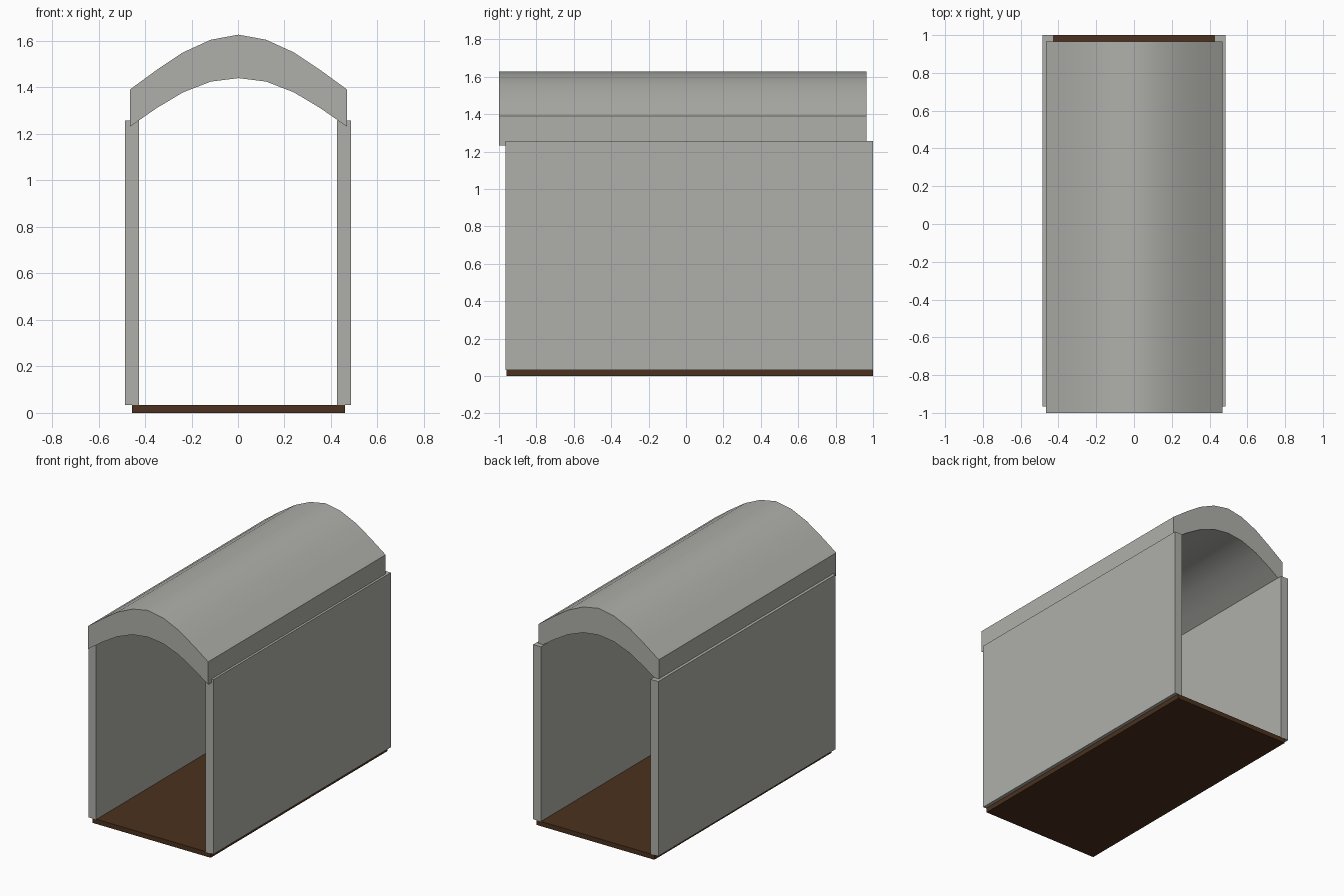
import bpy
import math

if "Cube" in bpy.data.objects:
    bpy.data.objects.remove(bpy.data.objects["Cube"])


def material(name, rgb):
    m = bpy.data.materials.new(name)
    m.diffuse_color = (*rgb, 1.0)
    m.use_nodes = True
    m.node_tree.nodes["Principled BSDF"].inputs["Base Color"].default_value = m.diffuse_color
    return m


stone = material("grey stone", (0.43, 0.43, 0.405))
wood = material("dark brown wood", (0.070, 0.031, 0.013))


def extrude_profile(name, profile, y0, y1, mat):
    """Closed x/z profile (counter-clockwise seen from the front) swept along y."""
    n = len(profile)
    verts = [(x, y, z) for y in (y0, y1) for x, z in profile]
    faces = [tuple(range(n)), tuple(range(2 * n - 1, n - 1, -1))]
    faces += [(i, i + n, (i + 1) % n + n, (i + 1) % n) for i in range(n)]
    mesh = bpy.data.meshes.new(name)
    mesh.from_pydata(verts, [], faces)
    mesh.materials.append(mat)
    ob = bpy.data.objects.new(name, mesh)
    bpy.context.collection.objects.link(ob)
    return ob


def rect(x0, x1, z0, z1):
    return [(x0, z0), (x1, z0), (x1, z1), (x0, z1)]


# Floor
extrude_profile("floor", rect(-0.455, 0.46, 0.0, 0.033), -0.96, 1.0, wood)

# Side walls
extrude_profile("left_wall", rect(-0.485, -0.425, 0.033, 1.257), -0.965, 1.0, stone)
extrude_profile("right_wall", rect(0.425, 0.485, 0.033, 1.257), -0.965, 1.0, stone)

# Arched roof: half profile mirrored about its centre line
cx = 0.002
offsets = [0.0, 0.119, 0.238, 0.352, 0.467]
outer = [1.627, 1.605, 1.551, 1.475, 1.391]
inner = [1.440, 1.425, 1.379, 1.311, 1.231]


def arch(heights):
    half = list(zip(offsets, heights))
    return [(cx - x, z) for x, z in reversed(half[1:])] + [(cx + x, z) for x, z in half]


roof = extrude_profile("arched_roof", arch(inner) + arch(outer)[::-1], -1.0, 0.965, stone)
bpy.context.view_layer.objects.active = roof
roof.select_set(True)
bpy.ops.object.shade_smooth_by_angle(angle=math.radians(35))
